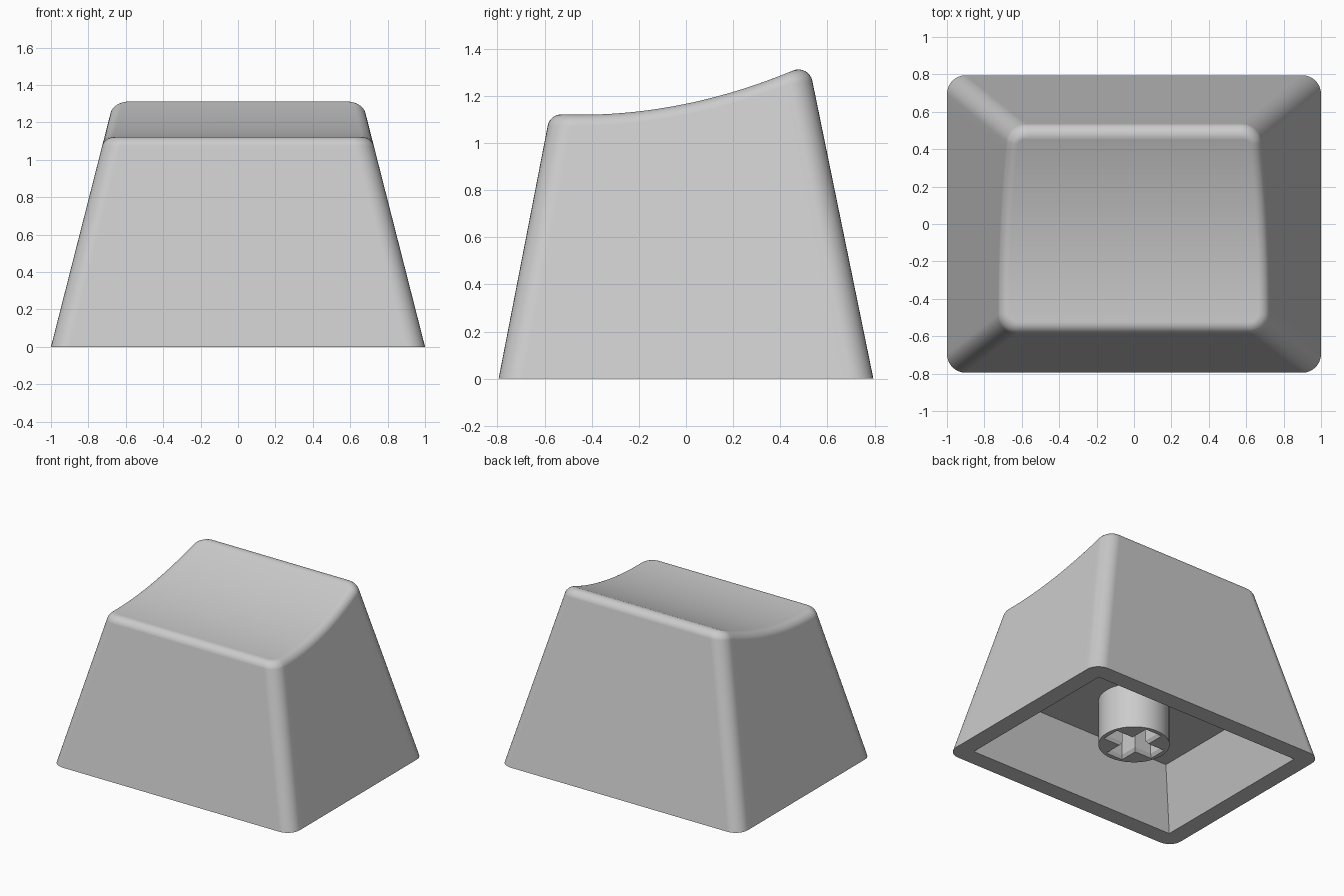
import bpy, bmesh
from math import atan, cos, sin, tan, pi, radians
from mathutils import Vector

if "Cube" in bpy.data.objects:
    bpy.data.objects.remove(bpy.data.objects["Cube"])

ARC, SIDE, FILLET = 8, 24, 8      # segments per corner, side and top edge
CORNER, EDGE = 0.1, 0.06          # corner and top edge radii
CEILING = 0.425
SCOOP = 4.36                      # twice the radius of the scooped top

grey = bpy.data.materials.new("grey_plastic")
grey.use_nodes = True
colour = (0.6, 0.6, 0.6, 1)
grey.diffuse_color = colour
grey.node_tree.nodes["Principled BSDF"].inputs["Base Color"].default_value = colour


def dish(y):
    """Height of the scooped top."""
    return 1.12 + (y + 0.45) ** 2 / SCOOP


def outline_angle(i):
    """Outward direction on the right half of the outline, from front to back."""
    if i <= ARC:
        return pi / 2 * (i / ARC - 1)
    return pi / 2 * max(0, i - ARC - SIDE) / ARC


def outline_point(i, z, inset=0):
    """Point on the tapered body's rounded outline at a height."""
    r, a = CORNER - inset, outline_angle(i)
    x = 1 - 0.255 * z - CORNER
    front = -0.795 + 0.194 * z + CORNER
    back = 0.795 - 0.205 * z - CORNER
    t = min(max((i - ARC) / SIDE, 0), 1)
    return Vector((x + r * cos(a), front * (1 - t) + back * t + r * sin(a), z))


def top_point(i, inset=0):
    """Outline point lying on the scooped top."""
    p = outline_point(i, 1.1, inset)
    for _ in range(8):
        p = outline_point(i, dish(p.y), inset)
    return p


def edge_arc(i):
    """Round arc from the wall over to the scooped top."""
    apex = top_point(i)
    slope = 2 * (apex.y + 0.45) / SCOOP * sin(outline_angle(i))
    turn = pi / 2 - atan(0.22) + atan(slope)
    setback = EDGE * tan(turn / 2)
    wall = outline_point(i, apex.z - 0.975 * setback)
    top = top_point(i, setback)
    points = []
    for k in range(FILLET + 1):
        t = k / FILLET
        a, b, c = (1 - t) ** 2, 2 * t * (1 - t) * cos(turn / 2), t * t
        points.append((wall * a + apex * b + top * c) / (a + b + c))
    return points


def loop_edges(bm, verts):
    out = []
    for a, b in zip(verts, verts[1:] + verts[:1]):
        out.append(bm.edges.get((a, b)) or bm.edges.new((a, b)))
    return out


def skin(bm, low, high):
    n = len(low)
    for i in range(n):
        j = (i + 1) % n
        bm.faces.new((low[i], low[j], high[j], high[i]))


def finish(bm, name):
    bmesh.ops.recalc_face_normals(bm, faces=bm.faces[:])
    mesh = bpy.data.meshes.new(name)
    bm.to_mesh(mesh)
    bm.free()
    mesh.materials.append(grey)
    obj = bpy.data.objects.new(name, mesh)
    bpy.context.collection.objects.link(obj)
    bpy.ops.object.select_all(action="DESELECT")
    obj.select_set(True)
    bpy.context.view_layer.objects.active = obj
    bpy.ops.object.shade_smooth_by_angle(angle=radians(30))
    weighted = obj.modifiers.new("even_shading", "WEIGHTED_NORMAL")
    weighted.keep_sharp = True


# Cap shell: tapered walls, rounded top edge, scooped top
bm = bmesh.new()
columns = [[outline_point(i, 0)] + edge_arc(i) for i in range(2 * ARC + SIDE + 1)]
rings = []
for half in zip(*columns):
    mirrored = [Vector((-p.x, p.y, p.z)) for p in reversed(half)]
    rings.append([bm.verts.new(p) for p in list(half) + mirrored])
for low, high in zip(rings, rings[1:]):
    skin(bm, low, high)
top = rings[-1]
n = len(top)
for i in range(n // 2 - 1):
    bm.faces.new((top[i], top[i + 1], top[n - 2 - i], top[n - 1 - i]))

# Hollow underside with sharp corners, and the flat rim around it
cavity = []
for x, y, z in ((0.87, 0.663, 0), (0.722, 0.522, CEILING)):
    cavity.append([bm.verts.new(p) for p in
                   ((x, -y, z), (x, y, z), (-x, y, z), (-x, -y, z))])
skin(bm, *cavity)
bm.faces.new(cavity[1])
bmesh.ops.triangle_fill(bm, use_beauty=True,
                        edges=loop_edges(bm, rings[0]) + loop_edges(bm, cavity[0]))
finish(bm, "cap_shell")


def cross_ring(bm, arm, half, z):
    """Outline of a plus shape."""
    verts = []
    for q in range(4):
        c, s = round(cos(q * pi / 2)), round(sin(q * pi / 2))
        for x, y in ((arm, -half), (arm, half), (half, half)):
            verts.append(bm.verts.new((x * c - y * s, x * s + y * c, z)))
    return verts


# Round stem with a cross-shaped socket that flares at the mouth
bm = bmesh.new()
BOTTOM, RADIUS, SIDES = 0.085, 0.243, 48
circles = []
for z in (BOTTOM, CEILING):
    circles.append([bm.verts.new((RADIUS * cos(2 * pi * i / SIDES),
                                  RADIUS * sin(2 * pi * i / SIDES), z))
                    for i in range(SIDES)])
skin(bm, *circles)
socket = [cross_ring(bm, 0.21, 0.07, BOTTOM),
          cross_ring(bm, 0.195, 0.055, BOTTOM + 0.025),
          cross_ring(bm, 0.195, 0.055, CEILING)]
for low, high in zip(socket, socket[1:]):
    skin(bm, low, high)
bmesh.ops.triangle_fill(bm, use_beauty=True,
                        edges=loop_edges(bm, circles[0]) + loop_edges(bm, socket[0]))
finish(bm, "stem")
